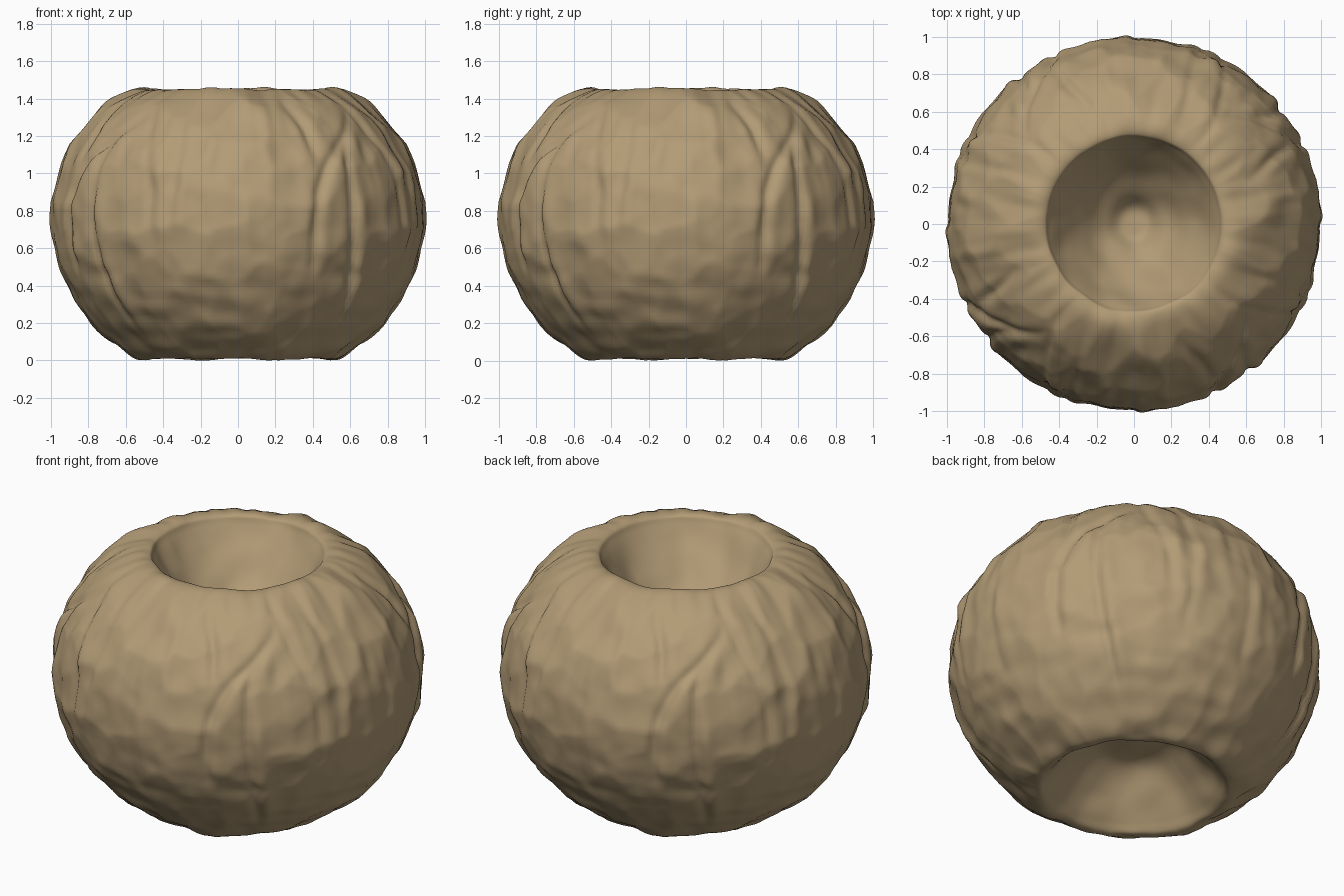
import bpy, bmesh, math
from mathutils import Vector, noise

cube = bpy.data.objects.get("Cube")
if cube:
    bpy.data.objects.remove(cube, do_unlink=True)

SEGMENTS, STEPS = 288, 9
BASE_RIM, TOP_RIM = 5 * STEPS, 17 * STEPS

# Outline (radius, height): bottom hollow, round body, rim, funnel-shaped top hollow
outline = [(0.0, 0.30), (0.13, 0.30), (0.25, 0.27), (0.37, 0.16), (0.46, 0.05), (0.52, 0.004),
           (0.62, 0.05), (0.785, 0.2), (0.915, 0.4), (0.98, 0.6), (0.997, 0.75), (0.97, 0.96),
           (0.915, 1.1), (0.845, 1.205), (0.755, 1.31), (0.65, 1.39), (0.55, 1.438), (0.48, 1.438),
           (0.45, 1.395), (0.37, 1.27), (0.25, 1.12), (0.15, 1.03), (0.08, 0.965), (0.0, 0.955)]

# Creases repeated every quarter turn: (degrees, height) paths and depth
creases = [
    ([(18, 1.46), (25, 1.25), (27, 1.0)], 0.016),
    ([(54, 1.38), (42, 1.2), (31, 1.05), (25, 0.8), (25, 0.4)], 0.018),
    ([(46, 1.3), (39, 1.1), (38, 0.9), (39, 0.6), (44, 0.1)], 0.018),
    ([(50, 1.46), (55, 1.25), (61, 0.95), (62, 0.6)], 0.013),
    ([(66, 1.46), (70, 1.0), (66, 0.4)], 0.009),
    ([(0, 1.2), (-1, 0.3)], 0.006),
]


def ramp(t):
    """Smooth step from 0 to 1."""
    t = min(1, max(0, t))
    return t * t * (3 - 2 * t)


def smooth_path(points, steps):
    """Catmull-Rom curve through the points."""
    p = [Vector(q) for q in points]
    p = [2 * p[0] - p[1]] + p + [2 * p[-1] - p[-2]]
    out = []
    for i in range(1, len(p) - 2):
        a, b, c, d = p[i - 1:i + 3]
        for k in range(steps):
            t = k / steps
            out.append(0.5 * (2 * b + (c - a) * t + (2 * a - 5 * b + 4 * c - d) * t * t
                              + (3 * b - a - 3 * c + d) * t ** 3))
    return out + [p[-2]]


def crease_relief(deg, r, z):
    """Grooves with one raised lip along the crease paths; meeting creases do not add up."""
    groove = lip = 0
    for path, depth in curves:
        for (a0, z0), (a1, z1) in zip(path, path[1:]):
            if z0 >= z > z1:
                centre = a0 + (a1 - a0) * (z0 - z) / (z0 - z1)
                lean = math.radians(a1 - a0) * r / (z0 - z1)
                d = math.radians((deg - centre + 45) % 90 - 45) * r / math.hypot(1, lean)
                fade = depth * ramp(min(path[0][1] - z, z - path[-1][1]) / 0.2)
                lip = max(lip, 0.4 * fade * math.exp(-((d - 0.06) / 0.04) ** 2))
                groove = max(groove, fade * math.exp(-(d / 0.026) ** 2))
                break
    return lip - groove


def skin_relief(angle, r, z):
    """Dents, upright pleats near the rim and flat folds near the base."""
    p = Vector((math.cos(4 * angle) * 0.25 * r, math.sin(4 * angle) * 0.25 * r, z))
    scoop = noise.voronoi(p * 6 + Vector((3, 1, 2)))[0][0]
    h = 0.022 * (min(scoop, 1) ** 2 - 0.25) + 0.010 * noise.noise(p * 8)
    h += 0.010 * ramp((z - 0.7) / 0.4) * noise.noise(Vector((p.x * 14, p.y * 14, z * 2)))
    h += 0.009 * ramp((0.6 - z) / 0.3) * noise.noise(Vector((p.x * 5, p.y * 5, z * 14)))
    return h + crease_relief(math.degrees(angle), r, z)


curves = [(smooth_path(path, 10), depth) for path, depth in creases]
profile = smooth_path(outline, STEPS)
bm = bmesh.new()
rings = []
for i, (r, z) in enumerate(profile):
    if i in (0, len(profile) - 1):
        rings.append([bm.verts.new((0, 0, z))])
        continue
    # Skin relief fades out just inside both hollows
    outer = ramp((i - BASE_RIM) / STEPS + 0.5) * ramp((TOP_RIM - i) / (2 * STEPS) + 0.3)
    tangent = profile[i + 1] - profile[i - 1]
    normal = Vector((tangent.y, -tangent.x)).normalized()
    ring = []
    for s in range(SEGMENTS):
        ang = math.tau * s / SEGMENTS
        az = ang - math.pi / 2
        spot = Vector((r * math.cos(az), r * math.sin(az), z))
        h = 0.014 * noise.noise(spot * 6) * (1 - outer)
        if outer > 0:
            h += outer * skin_relief(ang, r, z)
        rr = r + normal.x * h
        ring.append(bm.verts.new((rr * math.cos(az), rr * math.sin(az), z + normal.y * h)))
    rings.append(ring)

# Skin between neighbouring rings
for lower, upper in zip(rings, rings[1:]):
    for s in range(SEGMENTS):
        n = (s + 1) % SEGMENTS
        if len(lower) == 1:
            bm.faces.new((lower[0], upper[n], upper[s]))
        elif len(upper) == 1:
            bm.faces.new((lower[s], lower[n], upper[0]))
        else:
            bm.faces.new((lower[s], lower[n], upper[n], upper[s]))
bmesh.ops.recalc_face_normals(bm, faces=bm.faces)

# Rest on the ground
bottom = min(v.co.z for v in bm.verts)
bmesh.ops.translate(bm, verts=bm.verts, vec=(0, 0, -bottom))

mesh = bpy.data.meshes.new("wrinkled_round_body")
bm.to_mesh(mesh)
bm.free()
body = bpy.data.objects.new("wrinkled_round_body", mesh)
bpy.context.collection.objects.link(body)

# Single tan colour
tan = bpy.data.materials.new("tan_skin")
tan.use_nodes = True
colour = (0.45, 0.33, 0.18, 1)
tan.diffuse_color = colour
tan.node_tree.nodes["Principled BSDF"].inputs["Base Color"].default_value = colour
mesh.materials.append(tan)

bpy.ops.object.select_all(action="DESELECT")
body.select_set(True)
bpy.context.view_layer.objects.active = body
bpy.ops.object.shade_smooth_by_angle(angle=math.radians(60))
